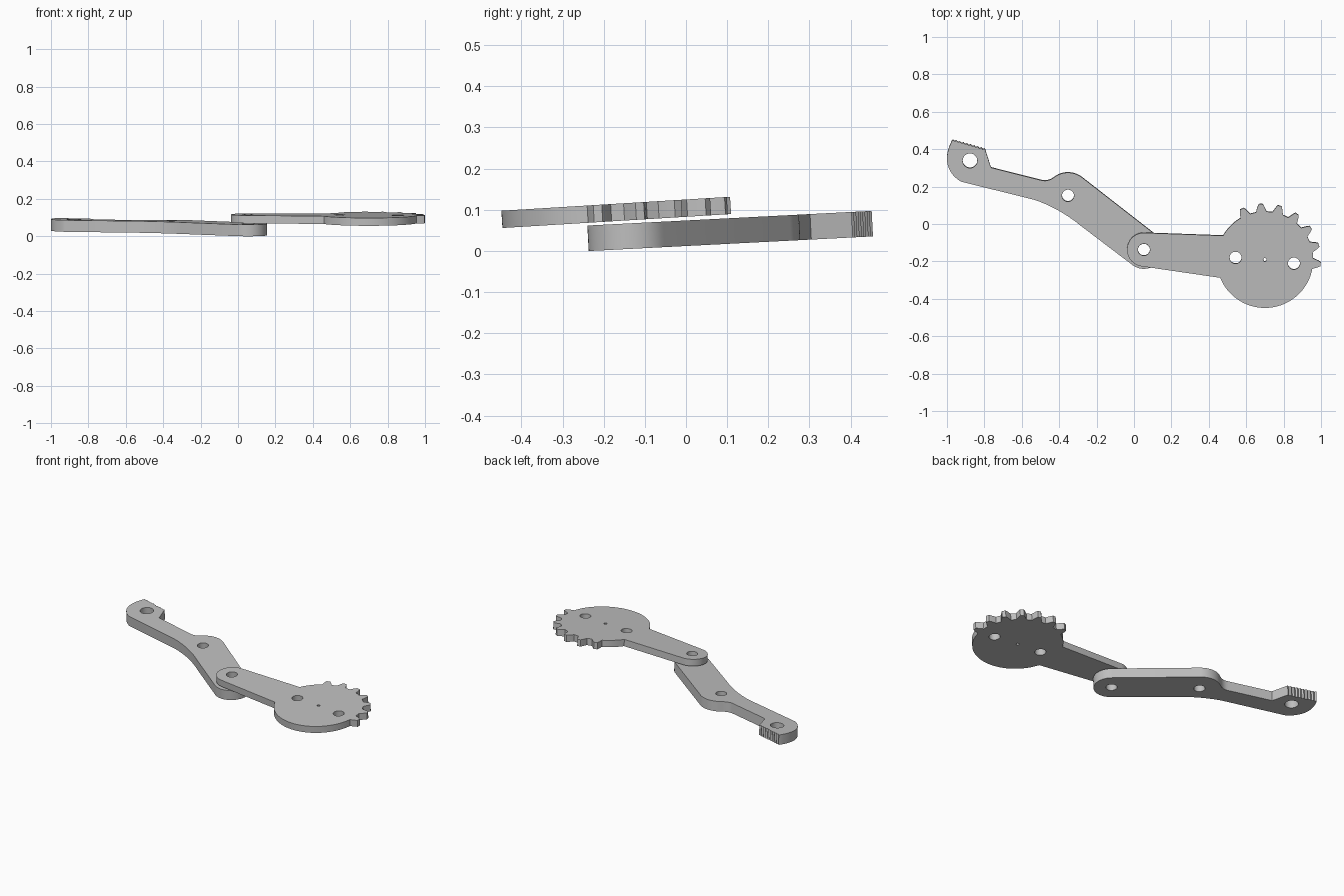
import bpy
import bmesh
from math import atan, cos, sin, radians, pi
from mathutils import Vector

cube = bpy.data.objects.get("Cube")
if cube:
    bpy.data.objects.remove(cube, do_unlink=True)

steel = bpy.data.materials.new("grey steel")
steel.use_nodes = True
steel.diffuse_color = (0.52, 0.52, 0.52, 1)
steel.node_tree.nodes["Principled BSDF"].inputs["Base Color"].default_value = steel.diffuse_color


def arc(centre, radius, start, end, steps=16):
    """Points along an arc, angles in degrees."""
    angles = [radians(start + (end - start) * i / steps) for i in range(steps + 1)]
    return [(centre[0] + radius * cos(a), centre[1] + radius * sin(a)) for a in angles]


def bend(a, b, c, steps=10):
    """Smooth bend from a to c, pulled towards b."""
    a, b, c = Vector(a), Vector(b), Vector(c)
    ts = [i / steps for i in range(steps + 1)]
    return [tuple(a * (1 - t) ** 2 + b * 2 * t * (1 - t) + c * t * t) for t in ts]


def plate(name, outline, holes, thickness, height, slope):
    """Flat plate with round through holes, tilted about x."""
    bm = bmesh.new()
    loops = [outline] + [arc(c, r, 0, 360, 32)[:-1] for c, r in holes]
    for loop in loops:
        verts = [bm.verts.new((x, y, 0)) for x, y in loop]
        for i, v in enumerate(verts):
            bm.edges.new((verts[i - 1], v))
    bmesh.ops.triangle_fill(bm, edges=bm.edges[:], use_beauty=True, normal=(0, 0, 1))
    result = bmesh.ops.extrude_face_region(bm, geom=bm.faces[:])
    top = [g for g in result["geom"] if isinstance(g, bmesh.types.BMVert)]
    bmesh.ops.translate(bm, verts=top, vec=(0, 0, thickness))
    bmesh.ops.recalc_face_normals(bm, faces=bm.faces[:])
    mesh = bpy.data.meshes.new(name)
    bm.to_mesh(mesh)
    bm.free()
    mesh.materials.append(steel)
    obj = bpy.data.objects.new(name, mesh)
    bpy.context.collection.objects.link(obj)
    obj.location.z = height
    obj.rotation_euler.x = atan(slope)
    bpy.ops.object.select_all(action='DESELECT')
    obj.select_set(True)
    bpy.context.view_layer.objects.active = obj
    bpy.ops.object.shade_smooth_by_angle(angle=radians(30))


pivot = (0.053, -0.135)
middle = (-0.353, 0.155)
tip = (-0.877, 0.342)
hole = 0.032

# Lever: serrated tip, bent arm, rounded bump and rounded pivot end
serration = []
first, last = Vector((-0.968, 0.455)), Vector((-0.797, 0.406))
notch = Vector((-0.002, -0.006))
count = 9
for i in range(count):
    serration.append(tuple(first.lerp(last, i / count)))
    serration.append(tuple(first.lerp(last, (i + 0.5) / count) + notch))
lever = serration + [tuple(last), (-0.765, 0.305)]
lever += bend((-0.50, 0.238), (-0.46, 0.225), (-0.42, 0.258), 6)
lever += arc(middle, 0.123, 115, 54.7)
lever += arc(pivot, 0.102, 54.7, -125.3, 28)
lever += bend((-0.28, -0.01), (-0.395, 0.085), (-0.53, 0.132))
lever += bend((-0.925, 0.23), (-0.992, 0.27), (-1.0, 0.342), 8)
lever += bend((-1.0, 0.36), (-0.997, 0.40), (-0.975, 0.445), 6)
plate("lever", lever, [(tip, 0.039), (middle, hole), (pivot, hole)], 0.062, 0.012, 0.0515)

# Toothed disc with its arm, lying on the lever's pivot end
hub = (0.70, -0.189)
radius, tooth_radius = 0.258, 0.299
sector = arc(pivot, 0.09, 262, 90, 28) + arc(hub, radius, 150, 122, 8)
for i in range(7):
    angle = 114 - 19.8 * i
    for offset, r in ((6.6, radius), (3.6, 0.287), (2.2, tooth_radius),
                      (-1.8, tooth_radius), (-3.2, 0.287), (-6.2, radius)):
        a = radians(angle + offset)
        sector.append((hub[0] + r * cos(a), hub[1] + r * sin(a)))
sector += arc(hub, radius, -13, -158, 48)
plate("toothed_disc_arm", sector,
      [(pivot, hole), ((0.543, -0.178), hole), ((0.855, -0.209), hole), (hub, 0.009)],
      0.042, 0.083, 0.061)
